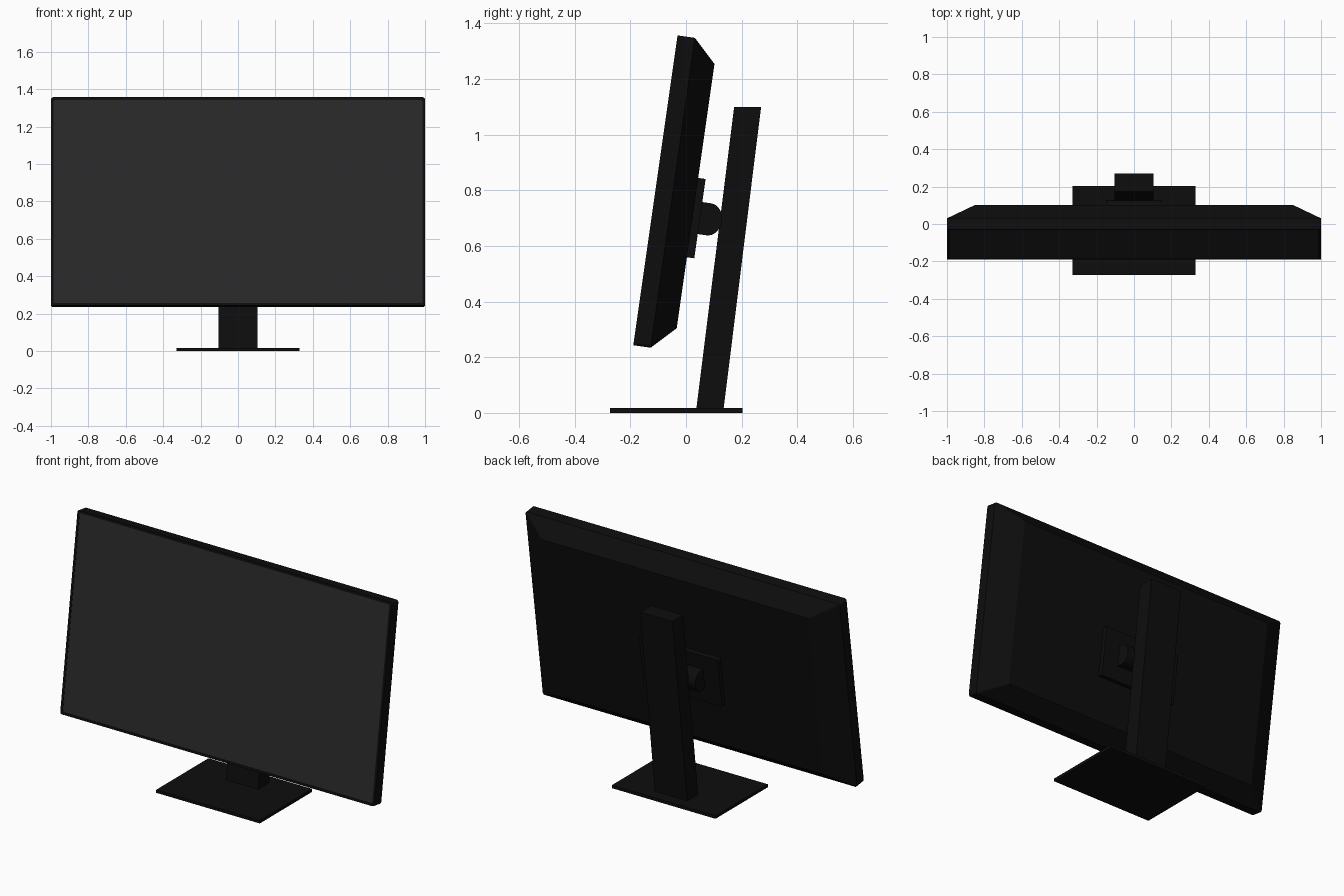
import bpy, bmesh, math
from mathutils import Matrix

if "Cube" in bpy.data.objects:
    bpy.data.objects.remove(bpy.data.objects["Cube"])

TILT = math.atan(1 / 7)
# Tilted frame of the display: y = depth behind the glass, z = up the panel
DISPLAY = Matrix.Translation((0, -0.11, 0.80)) @ Matrix.Rotation(-TILT, 4, 'X')


def material(name, value):
    m = bpy.data.materials.new(name)
    m.diffuse_color = (value, value, value, 1)
    m.use_nodes = True
    m.node_tree.nodes["Principled BSDF"].inputs["Base Color"].default_value = m.diffuse_color
    return m


BLACK = material("black_plastic", 0.004)
GLASS = material("dark_glass", 0.022)


def loft(name, rings, mat, matrix=Matrix()):
    """Closed solid through a list of equal-length point rings."""
    bm = bmesh.new()
    loops = [[bm.verts.new(p) for p in ring] for ring in rings]
    n = len(loops[0])
    for a, b in zip(loops, loops[1:]):
        for i in range(n):
            j = (i + 1) % n
            bm.faces.new((a[i], a[j], b[j], b[i]))
    bm.faces.new(loops[0])
    bm.faces.new(loops[-1])
    bmesh.ops.recalc_face_normals(bm, faces=bm.faces[:])
    mesh = bpy.data.meshes.new(name)
    bm.to_mesh(mesh)
    bm.free()
    ob = bpy.data.objects.new(name, mesh)
    ob.matrix_world = matrix
    mesh.materials.append(mat)
    bpy.context.collection.objects.link(ob)
    return ob


def rounded(hx, hz, y, r, zc=0, steps=3):
    """Rounded rectangle facing y."""
    pts = []
    for k, (sx, sz) in enumerate(((1, 1), (-1, 1), (-1, -1), (1, -1))):
        for s in range(steps + 1):
            a = math.pi / 2 * (k + s / steps)
            pts.append((sx * (hx - r) + r * math.cos(a), y,
                        zc + sz * (hz - r) + r * math.sin(a)))
    return pts


def extrude_x(name, profile, half, mat, matrix=Matrix()):
    """Side profile (y, z) extruded symmetrically along x."""
    return loft(name, [[(x, y, z) for y, z in profile] for x in (-half, half)], mat, matrix)


# Display housing: recessed front, straight rim, tapered back
HX, HZ, BEZEL = 1.0, 0.5625, 0.014
loft("display_housing", [
    rounded(HX - BEZEL, HZ - BEZEL, 0.006, 0.005),
    rounded(HX - BEZEL, HZ - BEZEL, 0.0, 0.005),
    rounded(HX, HZ, 0.0, 0.012),
    rounded(HX, HZ, 0.063, 0.012),
    rounded(HX - 0.15, HZ - 0.083, 0.146, 0.004),
], BLACK, DISPLAY)

# Screen glass
loft("screen", [rounded(HX - BEZEL, HZ - BEZEL, y, 0.005) for y in (0.002, 0.007)],
     GLASS, DISPLAY)

# Mounting plate on the back
loft("mount_plate", [rounded(0.25, 0.144, y, 0.004, -0.078) for y in (0.144, 0.173)],
     BLACK, DISPLAY)

# Tilt joint: block with a rounded end reaching the column
arc = [math.pi / 2 - math.pi * i / 16 for i in range(17)]
joint = [(0.17, -0.134)] + [(0.17, -0.018)] + \
        [(0.205 + 0.047 * math.cos(a), -0.076 + 0.058 * math.sin(a)) for a in arc]
ob = extrude_x("tilt_joint", joint, 0.15, BLACK, DISPLAY)
bpy.context.view_layer.objects.active = ob
ob.select_set(True)
bpy.ops.object.shade_smooth_by_angle(angle=math.radians(30))

# Leaning column
extrude_x("stand_column", [(0.036, 0.005), (0.134, 0.005), (0.27, 1.10), (0.173, 1.10)],
          0.103, BLACK)

# Flat base
extrude_x("stand_base", [(-0.273, 0), (0.203, 0), (0.203, 0.017), (-0.273, 0.017)],
          0.33, BLACK)
